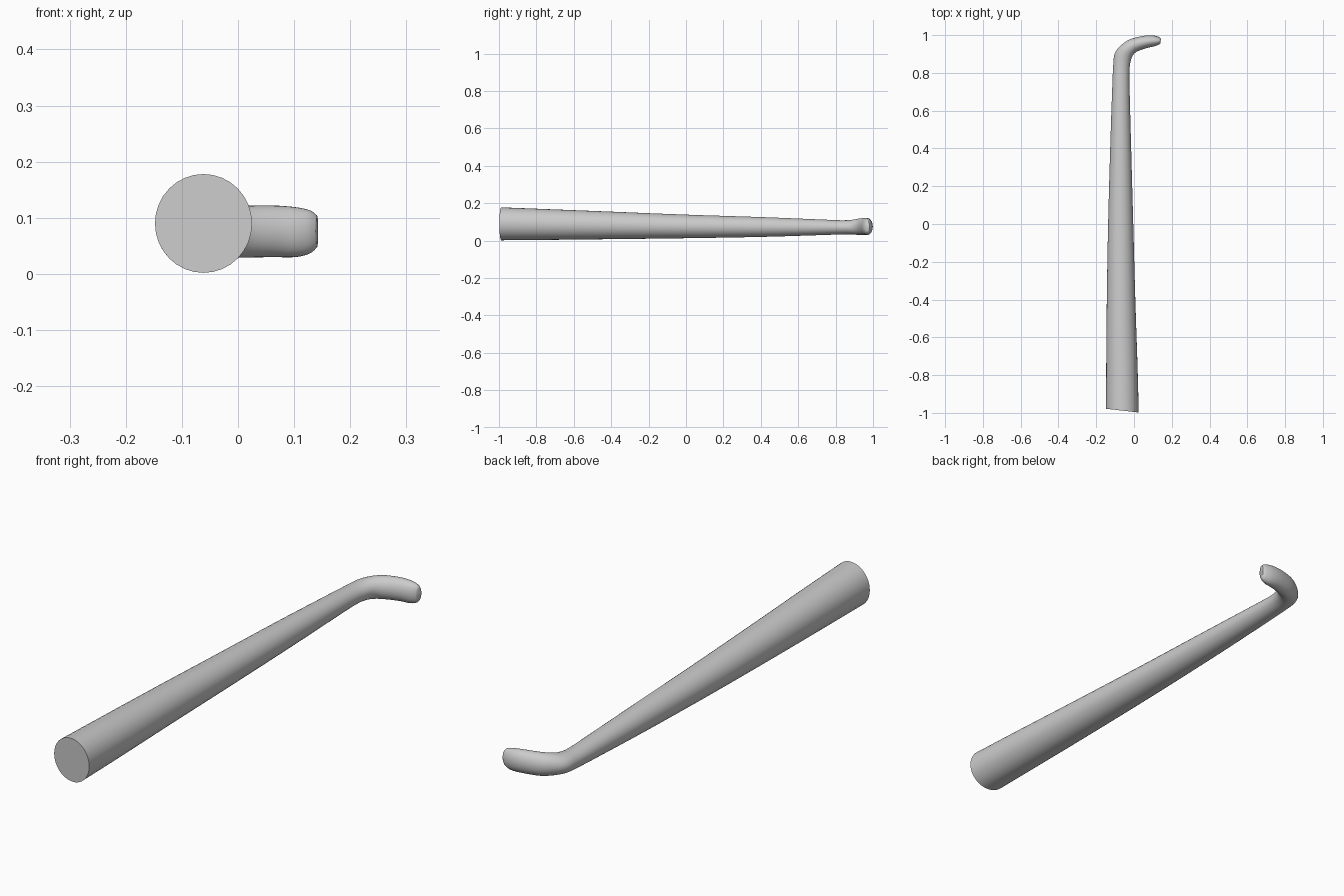
import bpy, bmesh
from math import cos, sin, pi, radians

if "Cube" in bpy.data.objects:
    bpy.data.objects.remove(bpy.data.objects["Cube"])

SIDES = 32
STEPS = 4

# Stations along the bar: outer edge x, y, inner edge x, y, bottom z, top z
stations = [
    (-0.148, -0.978, 0.025, -0.998, 0.002, 0.178),
    (-0.147, -0.75, 0.019, -0.76, 0.004, 0.169),
    (-0.144, -0.40, 0.007, -0.40, 0.008, 0.155),
    (-0.137, 0.00, -0.004, 0.00, 0.013, 0.139),
    (-0.126, 0.40, -0.015, 0.40, 0.020, 0.126),
    (-0.116, 0.70, -0.023, 0.70, 0.029, 0.114),
    (-0.110, 0.84, -0.024, 0.81, 0.033, 0.109),
    (-0.101, 0.905, -0.018, 0.860, 0.033, 0.111),
    (-0.068, 0.947, -0.005, 0.894, 0.031, 0.117),
    (-0.020, 0.978, 0.020, 0.915, 0.029, 0.121),
    (0.050, 0.996, 0.070, 0.932, 0.030, 0.122),
    (0.100, 0.998, 0.105, 0.940, 0.030, 0.119),
    (0.132, 0.990, 0.126, 0.947, 0.037, 0.113),
    (0.143, 0.982, 0.139, 0.955, 0.048, 0.104),
]


def spline(a, b, c, d, t):
    """Smooth blend from station b to station c."""
    return [0.5 * (2 * q + (r - p) * t + (2 * p - 5 * q + 4 * r - s) * t * t
                   + (3 * q - p - 3 * r + s) * t ** 3)
            for p, q, r, s in zip(a, b, c, d)]


def ring(bm, s):
    """Elliptical cross-section spanning the two edges and the height."""
    ox, oy, ix, iy, lo, hi = s
    verts = []
    for k in range(SIDES):
        a = 2 * pi * k / SIDES
        u = 0.5 + 0.5 * cos(a)
        verts.append(bm.verts.new((ox + (ix - ox) * u, oy + (iy - oy) * u,
                                   (lo + hi) / 2 + (hi - lo) / 2 * sin(a))))
    return verts


# Tapered shaft flowing into the hooked end
bm = bmesh.new()
n = len(stations)
sections = []
for i in range(n - 1):
    pts = [stations[min(max(i + j, 0), n - 1)] for j in (-1, 0, 1, 2)]
    sections += [spline(*pts, t / STEPS) for t in range(STEPS)]
sections.append(stations[-1])

rings = [ring(bm, s) for s in sections]
for a, b in zip(rings, rings[1:]):
    for k in range(SIDES):
        m = (k + 1) % SIDES
        bm.faces.new((a[k], a[m], b[m], b[k]))

# Flat butt and closed tip
bm.faces.new(rings[0])
bm.faces.new(rings[-1])
bmesh.ops.recalc_face_normals(bm, faces=bm.faces)

mesh = bpy.data.meshes.new("hooked_bar")
bm.to_mesh(mesh)
bm.free()
bar = bpy.data.objects.new("hooked_bar", mesh)
bpy.context.collection.objects.link(bar)
bpy.context.view_layer.objects.active = bar
bar.select_set(True)
bpy.ops.object.shade_smooth_by_angle(angle=radians(50))
